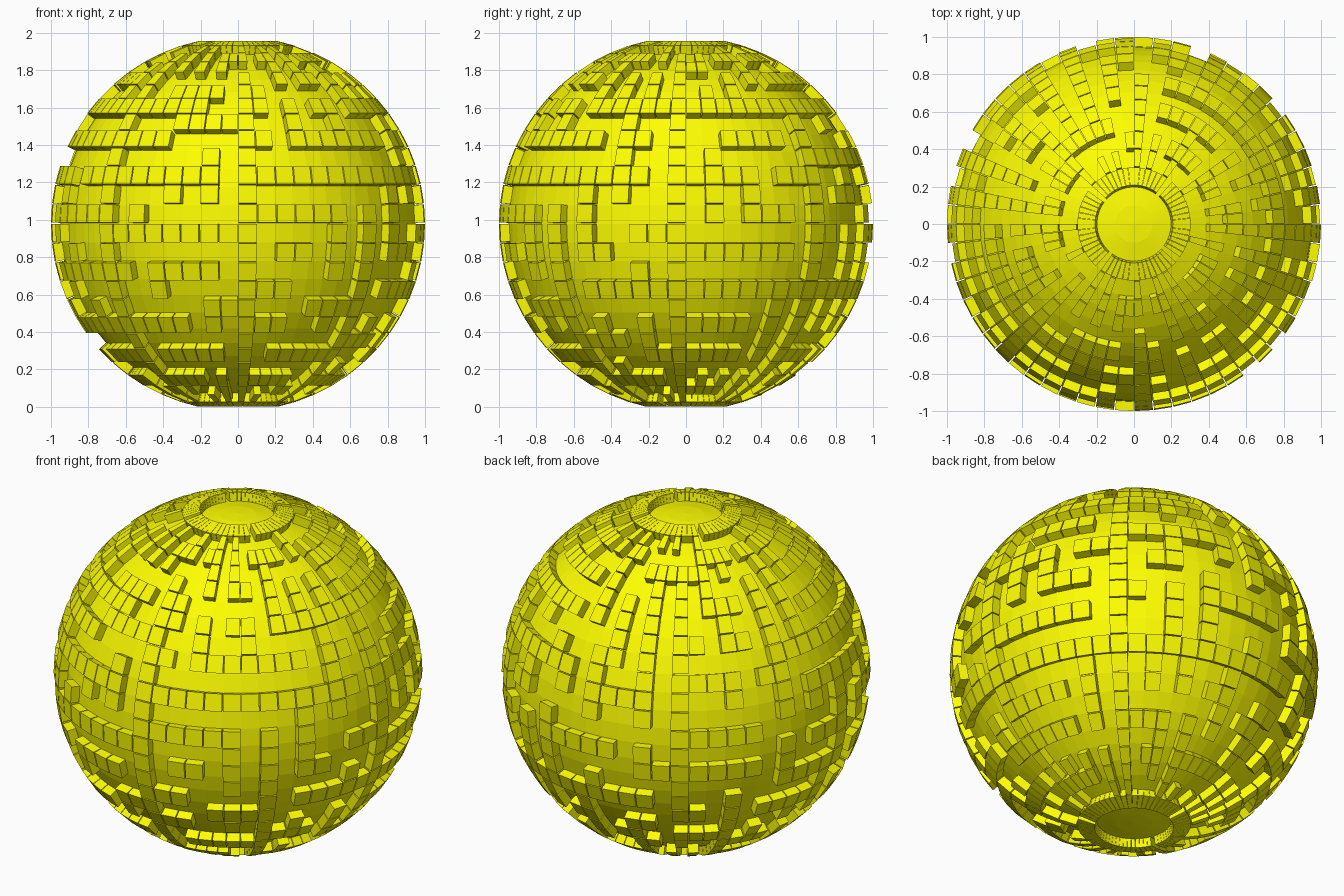
import bpy, bmesh, random
from math import sin, cos, radians

if "Cube" in bpy.data.objects:
    bpy.data.objects.remove(bpy.data.objects["Cube"])

COLS, ROWS, STEP, START = 60, 26, 6.0, 12.0
OUTER, INNER, GAP = 1.0, 0.95, 0.36
CENTRE_Z = OUTER * cos(radians(START))
random.seed(11)

mat = bpy.data.materials.new("yellow")
mat.diffuse_color = (1.0, 1.0, 0.0, 1)
mat.use_nodes = True
mat.node_tree.nodes["Principled BSDF"].inputs["Base Color"].default_value = mat.diffuse_color


def point(radius, polar, azimuth):
    p, a = radians(polar), radians(azimuth)
    return (radius * sin(p) * cos(a), radius * sin(p) * sin(a), CENTRE_Z + radius * cos(p))


def finish(bm, name):
    bmesh.ops.recalc_face_normals(bm, faces=bm.faces)
    mesh = bpy.data.meshes.new(name)
    bm.to_mesh(mesh)
    bm.free()
    mesh.materials.append(mat)
    ob = bpy.data.objects.new(name, mesh)
    bpy.context.collection.objects.link(ob)


# main wall arcs: along a ring (row, first column, last column)
# columns count from the front towards the right
rings = [(10, 0, 11), (10, -10, -2), (12, 0, 4), (13, -7, -1), (15, -5, -2), (14, 2, 3),
         (8, -13, -5), (8, 3, 7), (7, -4, -1), (18, 0, 2), (20, 2, 6), (20, -5, -2),
         (18, -11, -7), (5, -5, -2), (6, 15, 22), (6, 8, 13), (10, 15, 18), (10, 11, 12),
         (14, 14, 16), (16, 14, 29), (18, 14, 16), (20, 15, 18), (8, 17, 20), (6, 47, 57)]
# along a meridian (column, first row, last row)
meridians = [(0, 4, 25), (14, 2, 25), (22, 6, 25), (52, 6, 25), (7, 12, 25),
             (-2, 9, 11), (-4, 10, 11), (3, 6, 8), (1, 5, 6), (16, 9, 12), (11, 7, 9)]

walls = set()
for r, a, b in rings:
    walls |= {(r, c % COLS) for c in range(a, b + 1)}
for c, a, b in meridians:
    walls |= {(r, c % COLS) for r in range(a, b + 1)}
# rims around the two polar openings, each with a few gaps
walls |= {(0, c) for c in range(COLS) if c not in (8, 23, 38, 53)}
walls |= {(25, c) for c in range(COLS) if c not in (10, 33, 48)}


def can_grow(r, c, dr, dc):
    """A new wall cell may only touch the cell it grew from."""
    if not 0 <= r < ROWS:
        return False
    return not any((r + f * dr + s * dc, (c + f * dc + s * dr) % COLS) in walls
                   for f in (0, 1) for s in (-1, 0, 1))


# grow the remaining maze walls as branching runs off the main arcs
for n in range(9000):
    if n % 40 == 0:
        pool = sorted(walls)
    r, c = random.choice(pool)
    dr, dc = random.choice([(0, 1), (0, -1), (1, 0), (-1, 0)])
    for _ in range(random.randint(2, 5)):
        r, c = r + dr, (c + dc) % COLS
        if not can_grow(r, c, dr, dc):
            break
        walls.add((r, c))

# core ball
bm = bmesh.new()
bmesh.ops.create_uvsphere(bm, u_segments=60, v_segments=30, radius=INNER)
bmesh.ops.translate(bm, vec=(0, 0, CENTRE_Z), verts=bm.verts)
finish(bm, "core_ball")

# maze wall blocks, one tapered block per grid cell
bm = bmesh.new()
for r, c in sorted(walls):
    p0, p1 = START + STEP * r, START + STEP * (r + 1) - GAP
    a0, a1 = -90 + STEP * c + GAP / 2, -90 + STEP * (c + 1) - GAP / 2
    ring = [(p0, a0), (p1, a0), (p1, a1), (p0, a1)]
    lo = [bm.verts.new(point(INNER - 0.01, p, a)) for p, a in ring]
    hi = [bm.verts.new(point(OUTER, p, a)) for p, a in ring]
    bm.faces.new(hi)
    bm.faces.new(lo[::-1])
    for i in range(4):
        j = (i + 1) % 4
        bm.faces.new((lo[i], lo[j], hi[j], hi[i]))
finish(bm, "maze_walls")
